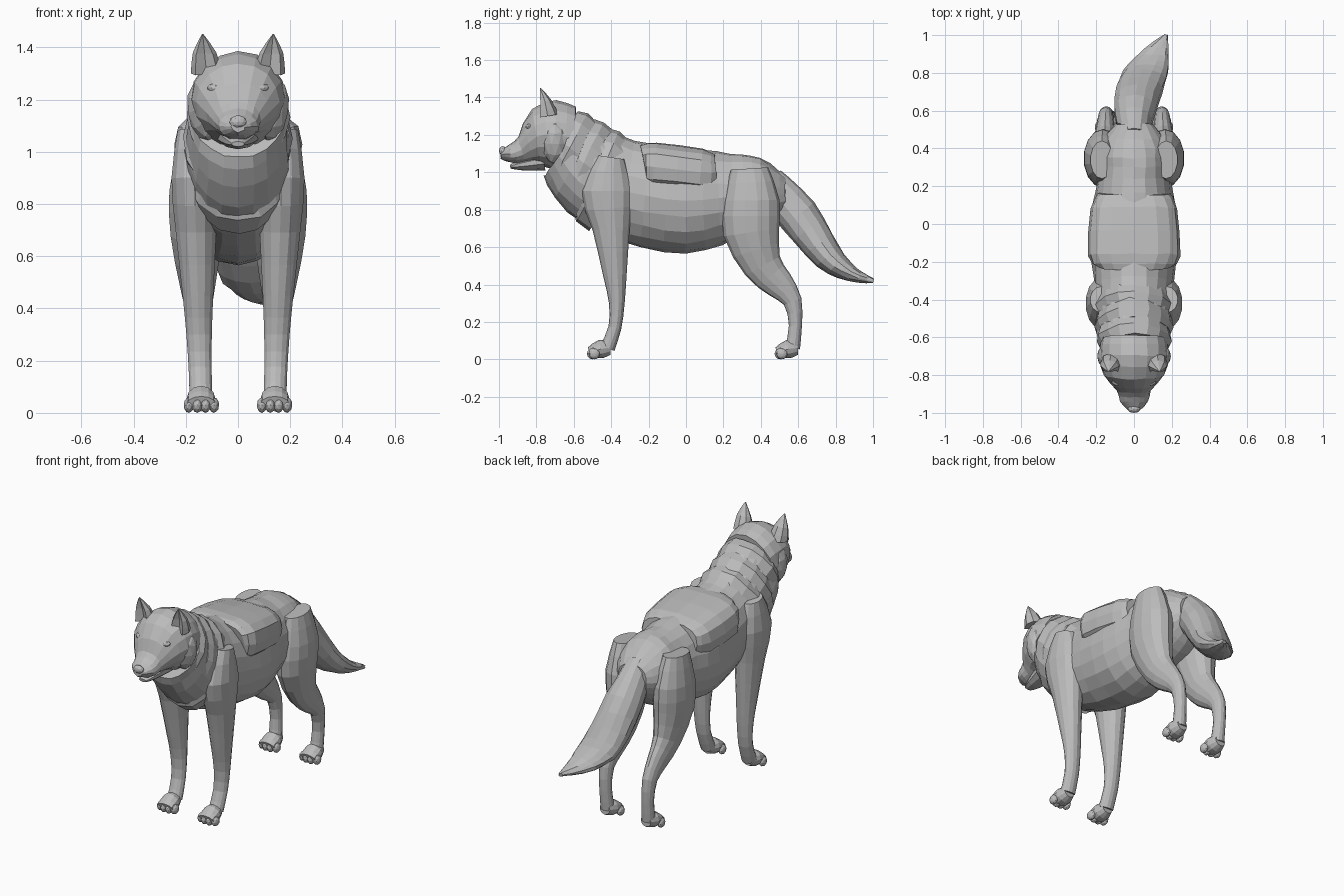
import bpy, bmesh, math, random
from mathutils import Vector, Matrix

random.seed(4)
default_cube = bpy.data.objects.get("Cube")
if default_cube:
    bpy.data.objects.remove(default_cube, do_unlink=True)

fur = bpy.data.materials.new("grey_fur")
fur.use_nodes = True
fur.diffuse_color = (0.5, 0.5, 0.5, 1)
fur.node_tree.nodes["Principled BSDF"].inputs["Base Color"].default_value = fur.diffuse_color


def finish(bm, name):
    """Turn a bmesh into a named, flat-shaded object with the fur material."""
    bmesh.ops.recalc_face_normals(bm, faces=bm.faces)
    mesh = bpy.data.meshes.new(name)
    bm.to_mesh(mesh)
    bm.free()
    mesh.materials.append(fur)
    obj = bpy.data.objects.new(name, mesh)
    bpy.context.collection.objects.link(obj)
    return obj


def blend(sections, steps):
    """Insert spline-interpolated sections between the given ones."""
    rows = [Vector(section) for section in sections]
    before = [rows[0]] + rows
    after = rows[1:] + [rows[-1]]
    slopes = [(end - start) / 2 for start, end in zip(before, after)]
    result = []
    for i in range(len(rows) - 1):
        for step in range(steps):
            t = step / steps
            ease = t * t * (3 - 2 * t)
            result.append(rows[i].lerp(rows[i + 1], ease)
                          + slopes[i] * (t * (1 - t) ** 2)
                          - slopes[i + 1] * (t * t * (1 - t)))
    return result + [rows[-1]]


def centre_line(y, z):
    return 0


def tube(name, sections, x_at=centre_line, side=1, sides=16, steps=2,
         lean=1, square=1, rough=0, dent=0):
    """Skin oval rings square to a spine. Section: y, z, half depth, half width."""
    bm = bmesh.new()
    rows = blend(sections, steps)
    rings = []
    for i, (y, z, depth, width) in enumerate(rows):
        ahead, behind = rows[min(i + 1, len(rows) - 1)], rows[max(i - 1, 0)]
        axis = Vector((0, (behind.y - ahead.y) * lean, ahead.x - behind.x)).normalized()
        ring = []
        for k in range(sides):
            angle = math.tau * k / sides
            along = math.copysign(abs(math.cos(angle)) ** square, math.cos(angle))
            across = math.copysign(abs(math.sin(angle)) ** square, math.sin(angle))
            if k == 0:
                along -= dent
            point = Vector((x_at(y, z) + across * width, y, z)) + axis * (along * depth)
            point += Vector([random.uniform(-rough, rough) for _ in range(3)])
            point.x *= side
            ring.append(bm.verts.new(point))
        rings.append(ring)
    for near, far in zip(rings, rings[1:]):
        for k in range(sides):
            after = (k + 1) % sides
            bm.faces.new((near[k], near[after], far[after], far[k]))
    bm.faces.new(rings[0])
    bm.faces.new(rings[-1])
    return finish(bm, name)


def blob(name, centre, size, tilt=0):
    """Small faceted ellipsoid."""
    bm = bmesh.new()
    matrix = (Matrix.Translation(centre) @ Matrix.Rotation(tilt, 4, 'Y')
              @ Matrix.Diagonal((*size, 1)))
    bmesh.ops.create_icosphere(bm, subdivisions=2, radius=1, matrix=matrix)
    return finish(bm, name)


# Trunk from the neck to the rump
tube("torso", [
    (-.64, 1.14, .2, .18), (-.54, 1.02, .25, .2), (-.32, .9, .27, .21),
    (0, .85, .285, .235), (.25, .87, .23, .19), (.4, .88, .2, .19),
    (.53, .88, .1, .1)], sides=20, steps=3, lean=.5, rough=.004)

# Thick coat over the back, ending in a ledge on the flank
tube("saddle_fur", [
    (-.22, 1.03, .12, .2), (-.17, 1.03, .13, .245),
    (.08, 1, .125, .23), (.16, 1, .1, .19)], square=.7, rough=.003)

# Overlapping collars of neck fur, growing towards the chest
for i, label in enumerate(("upper", "middle", "lower")):
    start = Vector((-.65, 1.15, .19, .18)).lerp(Vector((-.5, 1, .25, .2)), i / 2)
    flare = Vector((.03, -.02, .02, .02))
    fade = Vector((.1, -.08, .01, 0))
    tube(label + "_ruff", [start, start + flare, start + fade],
         steps=1, lean=.6, rough=.006)


# Head, with the muzzle, lower jaw and nose
tube("head", [
    (-.99, 1.095, .02, .025), (-.94, 1.1, .05, .075), (-.88, 1.12, .075, .09),
    (-.8, 1.19, .15, .16), (-.7, 1.2, .185, .185), (-.6, 1.18, .17, .17)],
    lean=.3, rough=.003)
tube("lower_jaw", [
    (-.94, 1.03, .01, .025), (-.88, 1.04, .03, .05), (-.76, 1.06, .05, .08)], sides=10)
blob("nose", (0, -.98, 1.115), (.034, .02, .025))


def tail_bend(y, z):
    """The tail curls further to the left towards its tip."""
    return .66 * max(0, y - .5) ** 2


tube("tail", [
    (.44, .95, .09, .07), (.6, .77, .11, .11), (.76, .55, .08, .125),
    (.88, .46, .045, .09), (1, .42, .012, .012)],
    x_at=tail_bend, sides=14, steps=3, rough=.003)


def leg_line(y, z):
    """Legs spread slightly towards the hips and shoulders."""
    return .14 + .03 * z


def ear_line(y, z):
    """Ears splay outwards as they rise."""
    return .1 * z - .01


def paw(name, toe_y, side):
    """Paw body with four rounded toes; toe_y is the frontmost point."""
    tube(name, [
        (toe_y + .13, .06, .035, .035), (toe_y + .08, .055, .05, .055),
        (toe_y + .02, .035, .03, .055)], x_at=leg_line, side=side, sides=12)
    for i in range(4):
        offset = i - 1.5
        x = leg_line(toe_y, 0) + offset * .032
        y = toe_y + .03 + abs(offset) * .01
        blob(f"{name}_toe_{i + 1}", (side * x, y, .03), (.02, .03, .03))


for side, label in ((1, "left"), (-1, "right")):
    # Shoulder and front leg
    tube(label + "_front_leg", [
        (-.4, 1.08, .07, .06), (-.42, .9, .14, .09), (-.4, .7, .1, .08),
        (-.38, .45, .063, .06), (-.37, .3, .042, .05), (-.38, .17, .035, .045),
        (-.42, .06, .04, .045)], x_at=leg_line, side=side, sides=14)
    paw(label + "_front_paw", -.535, side)

    # Thigh, hock and hind leg
    tube(label + "_hind_leg", [
        (.34, 1.02, .1, .06), (.35, .85, .15, .1), (.35, .68, .15, .1),
        (.41, .5, .105, .07), (.5, .4, .08, .05), (.57, .31, .05, .04),
        (.585, .18, .035, .036), (.57, .06, .04, .04)],
        x_at=leg_line, side=side, sides=14)
    paw(label + "_hind_paw", .468, side)

    # Cupped ear, eye, brow and cheek fur
    tube(label + "_ear", [
        (-.74, 1.3, .06, .06), (-.755, 1.38, .035, .045), (-.78, 1.45, .003, .003)],
        x_at=ear_line, side=side, sides=8, dent=.8)
    blob(label + "_eye", (side * .08, -.84, 1.21), (.026, .014, .013), side * -.25)
    blob(label + "_brow", (side * .075, -.835, 1.24), (.045, .025, .02), side * -.2)
    blob(label + "_cheek_fur", (side * .13, -.7, 1.16), (.065, .07, .12), side * .15)
